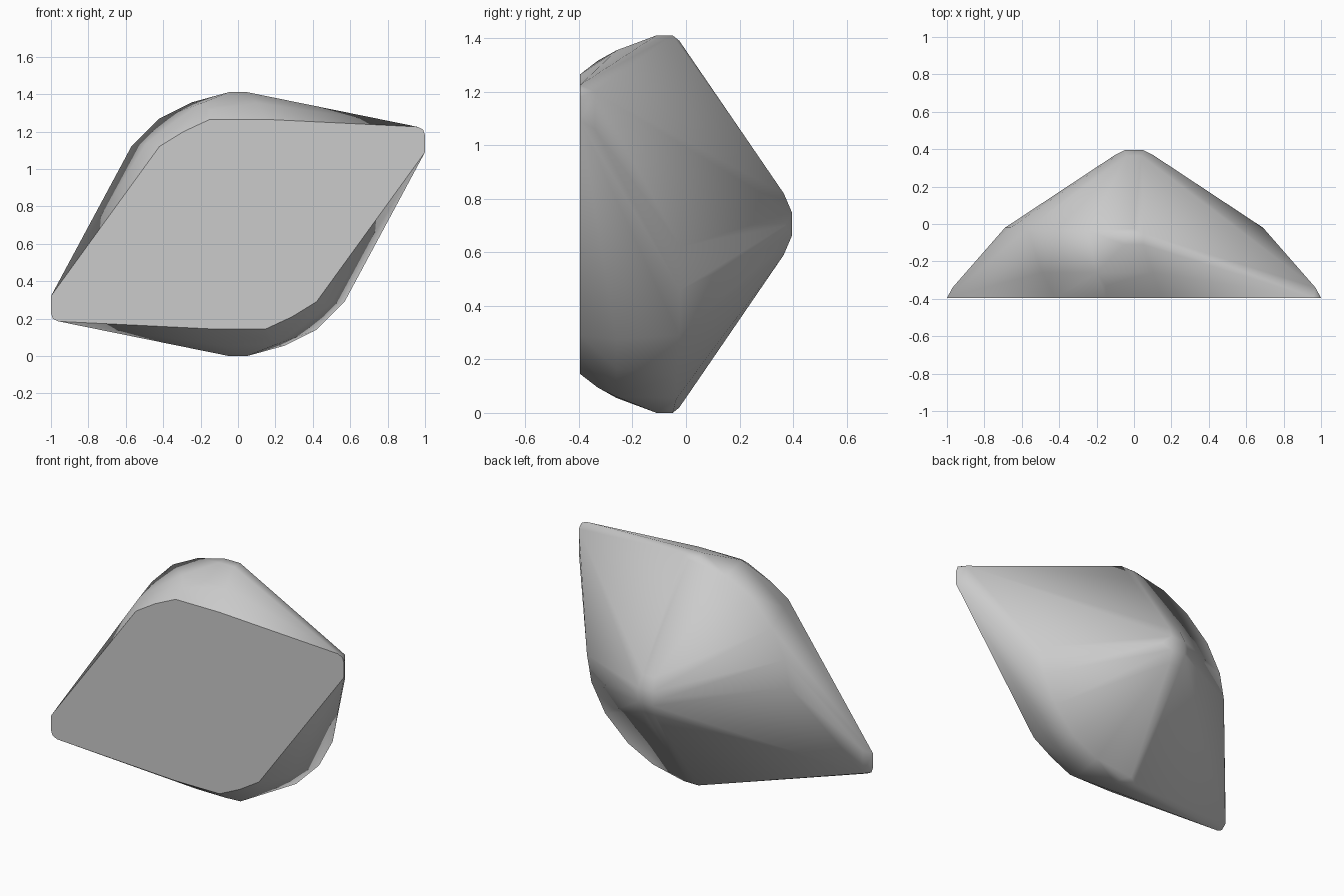
import bpy, bmesh, math
from mathutils import Vector

cube = bpy.data.objects.get("Cube")
if cube:
    bpy.data.objects.remove(cube, do_unlink=True)

MID_Z = 0.705
FRONT = -0.395
EPS = 1e-5

grey = bpy.data.materials.new("plain grey")
grey.use_nodes = True
colour = (0.6, 0.6, 0.6, 1)
grey.diffuse_color = colour
grey.node_tree.nodes["Principled BSDF"].inputs["Base Color"].default_value = colour

# Half of each outline as (x, y, z); the other half is a half turn about the y axis
flat_front = [(x, FRONT, z) for x, z in [
    (0.42, 0.29), (0.29, 0.21), (0.15, 0.145), (-0.15, 0.145),
    (-0.96, 0.185), (-0.99, 0.2), (-1, 0.23), (-1, 0.32)]]
corner = [(-0.97, -0.34, 0.21), (-0.97, -0.34, 0.35)]
girdle = [
    (0.69, -0.02, 0.62), (0.66, -0.02, 0.46), (0.57, -0.025, 0.29),
    (0.42, -0.035, 0.14), (0.25, -0.035, 0.055), (0.05, -0.05, 0), (-0.05, -0.05, 0),
    (0.05, -0.11, 0), (-0.05, -0.11, 0), (0, -0.025, 0.02)]
shoulder = [(0.49, -0.26, 0.275), (0.35, -0.26, 0.165),
            (0.2, -0.26, 0.06), (-0.1, -0.26, 0.056), (0.15, -0.33, 0.095)]
back_tip = [(0.1, 0.37, 0.7), (0.04, 0.365, 0.59), (-0.04, 0.365, 0.59),
            (0.05, 0.395, 0.66), (-0.05, 0.395, 0.66)]

points = []
for x, y, z in flat_front + corner + girdle + shoulder + back_tip:
    points += [Vector((x, y, z)), Vector((-x, y, 2 * MID_Z - z))]


def supporting_planes(pts):
    """Yield (normal, point indices) for each outer plane that touches the points."""
    found = set()
    for i in range(len(pts)):
        for j in range(i):
            for k in range(j):
                normal = (pts[j] - pts[i]).cross(pts[k] - pts[i])
                if normal.length < EPS:
                    continue
                normal.normalize()
                for n in (normal, -normal):
                    level = n.dot(pts[i]) + EPS
                    if all(n.dot(p) <= level for p in pts):
                        touching = frozenset(
                            m for m, p in enumerate(pts) if n.dot(p) > level - 2 * EPS)
                        if touching not in found:
                            found.add(touching)
                            yield n, touching


# Wrap the outlines in flat facets, each one wound around its own centre
bm = bmesh.new()
verts = [bm.verts.new(p) for p in points]
for normal, touching in supporting_planes(points):
    centre = sum((points[m] for m in touching), Vector()) / len(touching)
    side = normal.orthogonal().normalized()
    up = normal.cross(side)
    ring = sorted(touching, key=lambda m: math.atan2(
        (points[m] - centre).dot(up), (points[m] - centre).dot(side)))
    facet = bm.faces.new([verts[m] for m in ring])
    facet.smooth = True
    # Crisp rim around the flat front
    if normal.y < -0.99:
        for edge in facet.edges:
            edge.smooth = False
bmesh.ops.delete(bm, geom=[v for v in bm.verts if not v.link_faces], context="VERTS")

mesh = bpy.data.meshes.new("faceted_stone")
bm.to_mesh(mesh)
bm.free()
mesh.materials.append(grey)
stone = bpy.data.objects.new("faceted_stone", mesh)
bpy.context.scene.collection.objects.link(stone)
